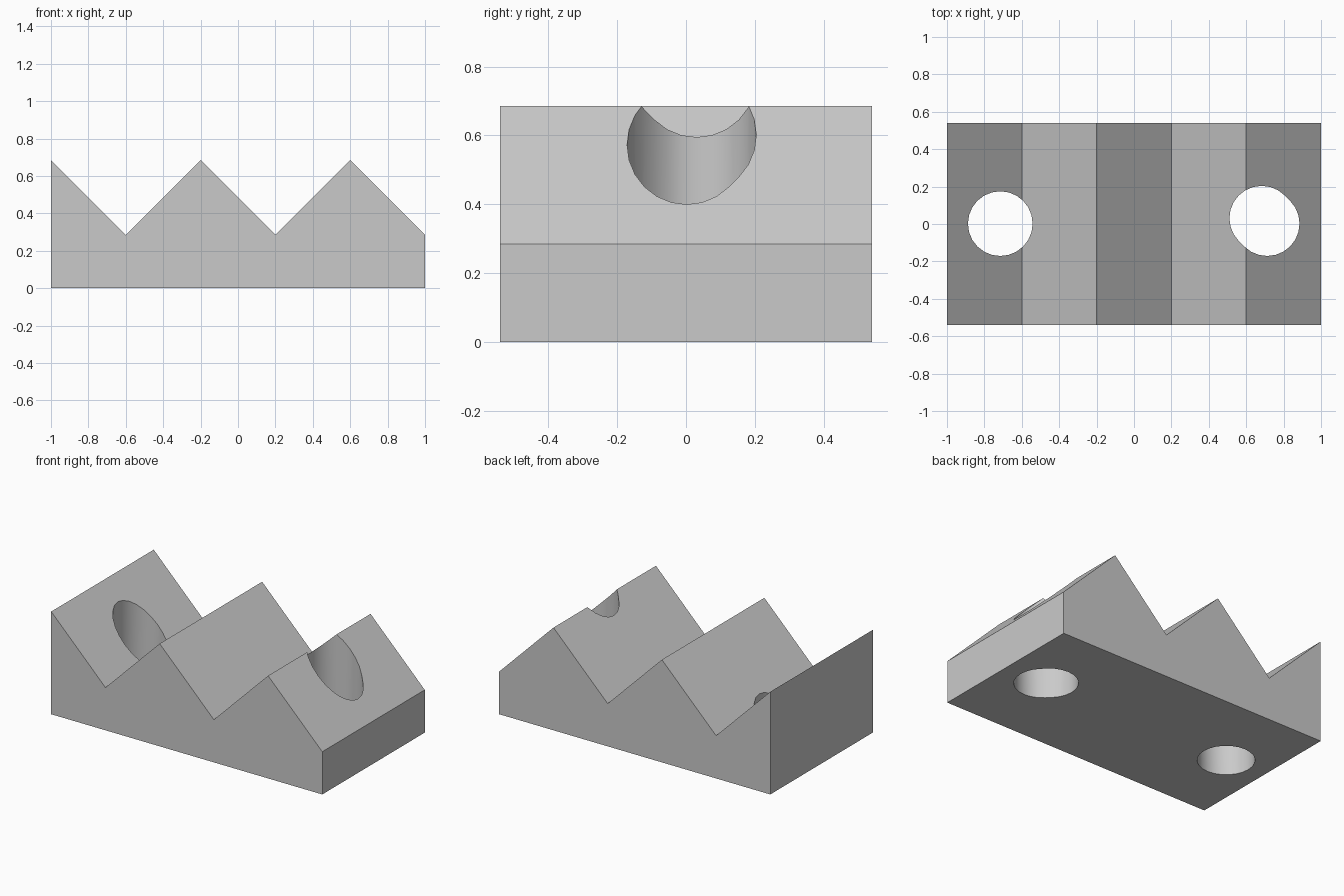
import bpy
import bmesh
import math
from mathutils import Vector

default = bpy.data.objects.get("Cube")
if default:
    bpy.data.objects.remove(default, do_unlink=True)

HALF_DEPTH = 0.54
PEAK, VALLEY = 0.685, 0.285
RADIUS = 0.173
SIDES = 24

grey = bpy.data.materials.new("plain_grey")
grey.use_nodes = True
colour = (0.59, 0.59, 0.59, 1)
grey.diffuse_color = colour
grey.node_tree.nodes["Principled BSDF"].inputs["Base Color"].default_value = colour


def prism(name, outline, direction):
    """Closed solid made by sweeping an outline along a direction."""
    bm = bmesh.new()
    near = [bm.verts.new(p) for p in outline]
    far = [bm.verts.new(Vector(p) + Vector(direction)) for p in outline]
    bm.faces.new(near)
    bm.faces.new(far[::-1])
    for i in range(len(near)):
        bm.faces.new((near[i], near[i - 1], far[i - 1], far[i]))
    bmesh.ops.recalc_face_normals(bm, faces=bm.faces[:])
    mesh = bpy.data.meshes.new(name)
    bm.to_mesh(mesh)
    bm.free()
    mesh.materials.append(grey)
    obj = bpy.data.objects.new(name, mesh)
    bpy.context.scene.collection.objects.link(obj)
    return obj


def arc(x, y, first, count):
    """Points on a hole's rim, anticlockwise from step number first."""
    angles = [math.tau * (first + i) / SIDES for i in range(count)]
    return [(x + RADIUS * math.cos(a), y + RADIUS * math.sin(a), -0.5)
            for a in angles]


# Zigzag block: ridges and valleys every 0.4 along x
profile = [(-1, 0), (1, 0)]
profile += [(1 - 0.4 * i, PEAK if i % 2 else VALLEY) for i in range(6)]
block = prism("zigzag_block",
              [(x, -HALF_DEPTH, z) for x, z in profile],
              (0, 2 * HALF_DEPTH, 0))

# Vertical through holes: a round one on the right, a short diagonal slot on the left
half = SIDES // 2
eighth = SIDES // 8
holes = {
    "round_hole_cutter": arc(-0.715, 0.002, 0, SIDES),
    "slot_hole_cutter": arc(0.683, 0.031, eighth, half + 1)
    + arc(0.712, 0.002, eighth + half, half + 1),
}
bpy.context.view_layer.objects.active = block
for name, outline in holes.items():
    cutter = prism(name, outline, (0, 0, 2))
    cutter.hide_render = True
    cut = block.modifiers.new(name, "BOOLEAN")
    cut.operation = "DIFFERENCE"
    cut.solver = "EXACT"
    cut.object = cutter
    bpy.context.view_layer.update()
    bpy.ops.object.modifier_apply(modifier=cut.name)
    bpy.data.objects.remove(cutter, do_unlink=True)

# Smooth hole walls, sharp block edges
bpy.ops.object.select_all(action="DESELECT")
block.select_set(True)
bpy.ops.object.shade_smooth_by_angle(angle=math.radians(30))
